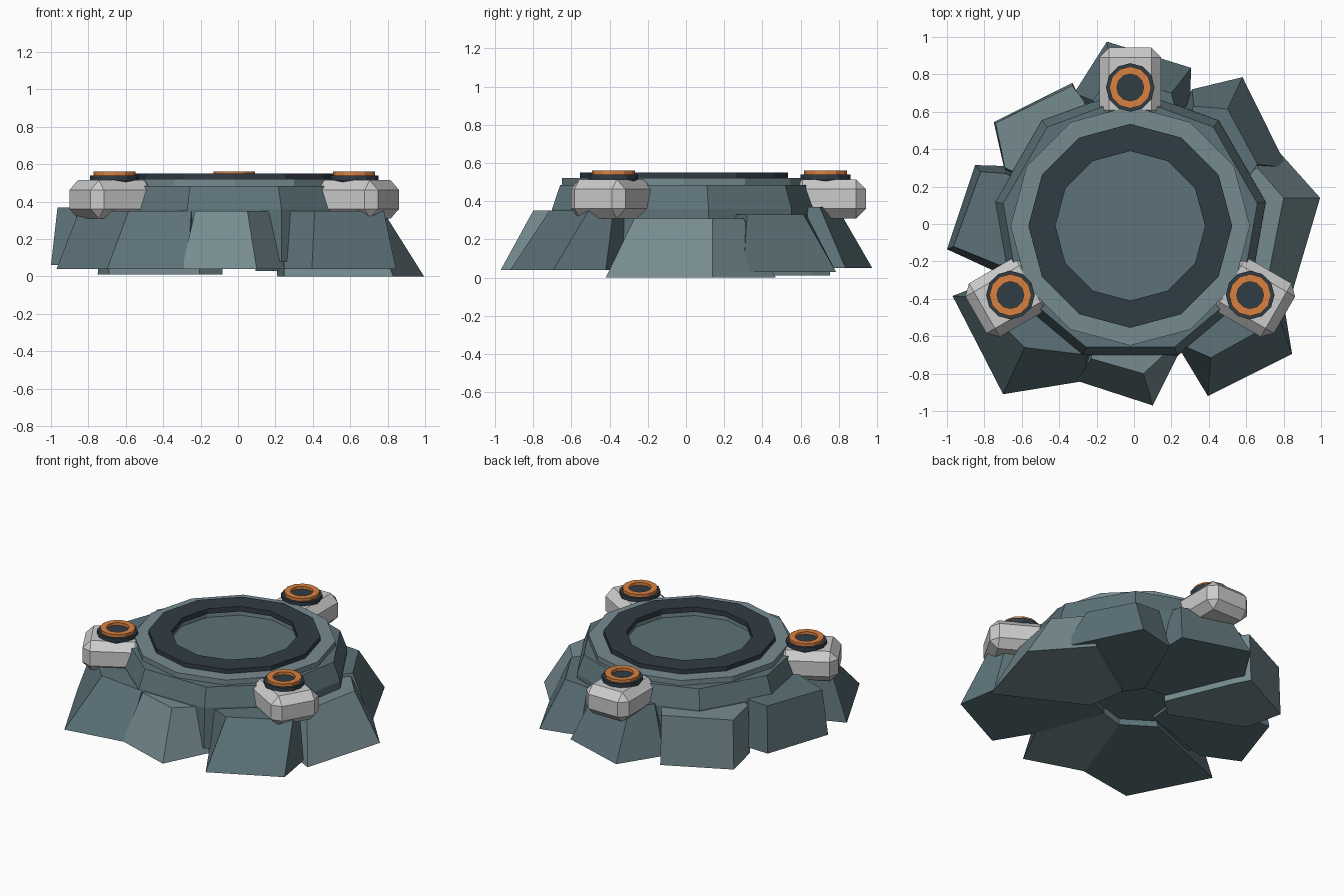
import bpy, bmesh
from math import pi, cos, sin, radians
from mathutils import Matrix

if "Cube" in bpy.data.objects:
    bpy.data.objects.remove(bpy.data.objects["Cube"])

CX, CY = -0.02, -0.01          # centre of the pad


def material(name, rgb):
    m = bpy.data.materials.new(name)
    m.diffuse_color = (*rgb, 1)
    m.use_nodes = True
    m.node_tree.nodes["Principled BSDF"].inputs["Base Color"].default_value = m.diffuse_color
    return m


ROCK = material("slate", (0.107, 0.17, 0.19))
PALE = material("pale_slate", (0.18, 0.26, 0.28))
DARK = material("dark_metal", (0.03, 0.045, 0.06))
ORANGE = material("orange", (0.69, 0.22, 0.053))
WHITE = material("off_white", (0.58, 0.60, 0.58))


def finish(name, bm, mat):
    bmesh.ops.recalc_face_normals(bm, faces=bm.faces)
    me = bpy.data.meshes.new(name)
    bm.to_mesh(me)
    bm.free()
    me.materials.append(mat)
    ob = bpy.data.objects.new(name, me)
    bpy.context.collection.objects.link(ob)
    return ob


def lathe(name, n, profile, x, y, mat, phase=0.0, closed=False):
    """Revolve (radius, z) points into n flat sides; open profiles get caps."""
    bm = bmesh.new()
    rows = [[bm.verts.new((x + r * cos(phase + 2 * pi * i / n),
                           y + r * sin(phase + 2 * pi * i / n), z))
             for i in range(n)] for r, z in profile]
    pairs = list(zip(rows, rows[1:]))
    if closed:
        pairs.append((rows[-1], rows[0]))
    else:
        bm.faces.new(rows[0])
        bm.faces.new(rows[-1])
    for a, b in pairs:
        for i in range(n):
            j = (i + 1) % n
            bm.faces.new((a[i], a[j], b[j], b[i]))
    return finish(name, bm, mat)


def ring(name, n, ro, ri, z0, z1, x, y, mat):
    return lathe(name, n, [(ro, z0), (ro, z1), (ri, z1), (ri, z0)], x, y, mat, closed=True)


def rock(name, mat, z0, z1, bottom, top):
    """Tapered boulder: outer outline given, inner end tucked under the pad."""
    bm = bmesh.new()

    def loop(pts, z):
        inner = [(pts[-1][0] * 0.3, pts[-1][1] * 0.3), (pts[0][0] * 0.3, pts[0][1] * 0.3)]
        return [bm.verts.new((px, py, z)) for px, py in pts + inner]
    a, b = loop(bottom, z0), loop(top, z1)
    bm.faces.new(a)
    bm.faces.new(b)
    for i in range(len(a)):
        j = (i + 1) % len(a)
        bm.faces.new((a[i], a[j], b[j], b[i]))
    return finish(name, bm, mat)


# Boulders around the base
rock("rock_front", PALE, 0.04, 0.35,
     [(-0.30, -0.84), (0.10, -0.97), (0.25, -0.67)],
     [(-0.23, -0.72), (0.05, -0.80), (0.17, -0.69)])
rock("rock_front_right", ROCK, 0.04, 0.35,
     [(0.25, -0.68), (0.395, -0.92), (0.845, -0.695), (0.80, -0.42)],
     [(0.26, -0.65), (0.41, -0.715), (0.78, -0.51), (0.74, -0.38)])
rock("rock_right", PALE, 0.0, 0.31,
     [(0.83, -0.42), (0.995, 0.14), (0.70, 0.47)],
     [(0.72, -0.27), (0.80, 0.14), (0.66, 0.30)])
rock("rock_back_right", ROCK, 0.03, 0.33,
     [(0.62, 0.255), (0.82, 0.30), (0.58, 0.785), (0.31, 0.72)],
     [(0.62, 0.26), (0.66, 0.32), (0.50, 0.615), (0.32, 0.63)])
rock("rock_back", ROCK, 0.05, 0.37,
     [(0.30, 0.65), (0.305, 0.835), (-0.145, 0.975), (-0.32, 0.70)],
     [(0.22, 0.62), (0.20, 0.70), (-0.12, 0.79), (-0.22, 0.66)])
rock("rock_back_left", PALE, 0.01, 0.35,
     [(-0.28, 0.66), (-0.33, 0.755), (-0.75, 0.545), (-0.69, 0.28)],
     [(-0.27, 0.66), (-0.33, 0.74), (-0.74, 0.54), (-0.69, 0.30)])
rock("rock_left", ROCK, 0.06, 0.37,
     [(-0.69, 0.31), (-0.85, 0.315), (-1.0, -0.135), (-0.75, -0.25)],
     [(-0.69, 0.27), (-0.82, 0.28), (-0.965, -0.12), (-0.72, -0.22)])
rock("rock_front_left", ROCK, 0.04, 0.35,
     [(-0.97, -0.385), (-0.70, -0.91), (-0.27, -0.84)],
     [(-0.85, -0.39), (-0.585, -0.66), (-0.25, -0.70)])

# Central platform, rim and recessed pad
lathe("platform_core", 9, [(0.74, 0.08), (0.735, 0.36), (0.69, 0.485)], CX, CY, ROCK, phase=pi / 2)
ring("platform_rim", 12, 0.64, 0.41, 0.46, 0.52, CX, CY, PALE)
ring("pad_ring", 12, 0.545, 0.40, 0.515, 0.55, CX, CY, DARK)

# Three clamp pods with lamps
for label, deg in (("back", 90), ("left", 210), ("right", 330)):
    a = radians(deg)
    bm = bmesh.new()
    bmesh.ops.create_cube(bm, size=1, matrix=Matrix.Translation((0.76, 0, 0.412))
                          @ Matrix.Diagonal((0.385, 0.33, 0.205, 1)))
    bmesh.ops.bevel(bm, geom=bm.edges[:], offset=0.052, segments=1, affect='EDGES')
    bm.transform(Matrix.Translation((CX, CY, 0)) @ Matrix.Rotation(a, 4, 'Z'))
    finish("pod_" + label, bm, WHITE)
    x, y = CX + 0.74 * cos(a), CY + 0.74 * sin(a)
    lathe("lamp_base_" + label, 12, [(0.12, 0.50), (0.13, 0.515), (0.13, 0.54)], x, y, DARK)
    ring("lamp_ring_" + label, 12, 0.112, 0.072, 0.53, 0.56, x, y, ORANGE)
